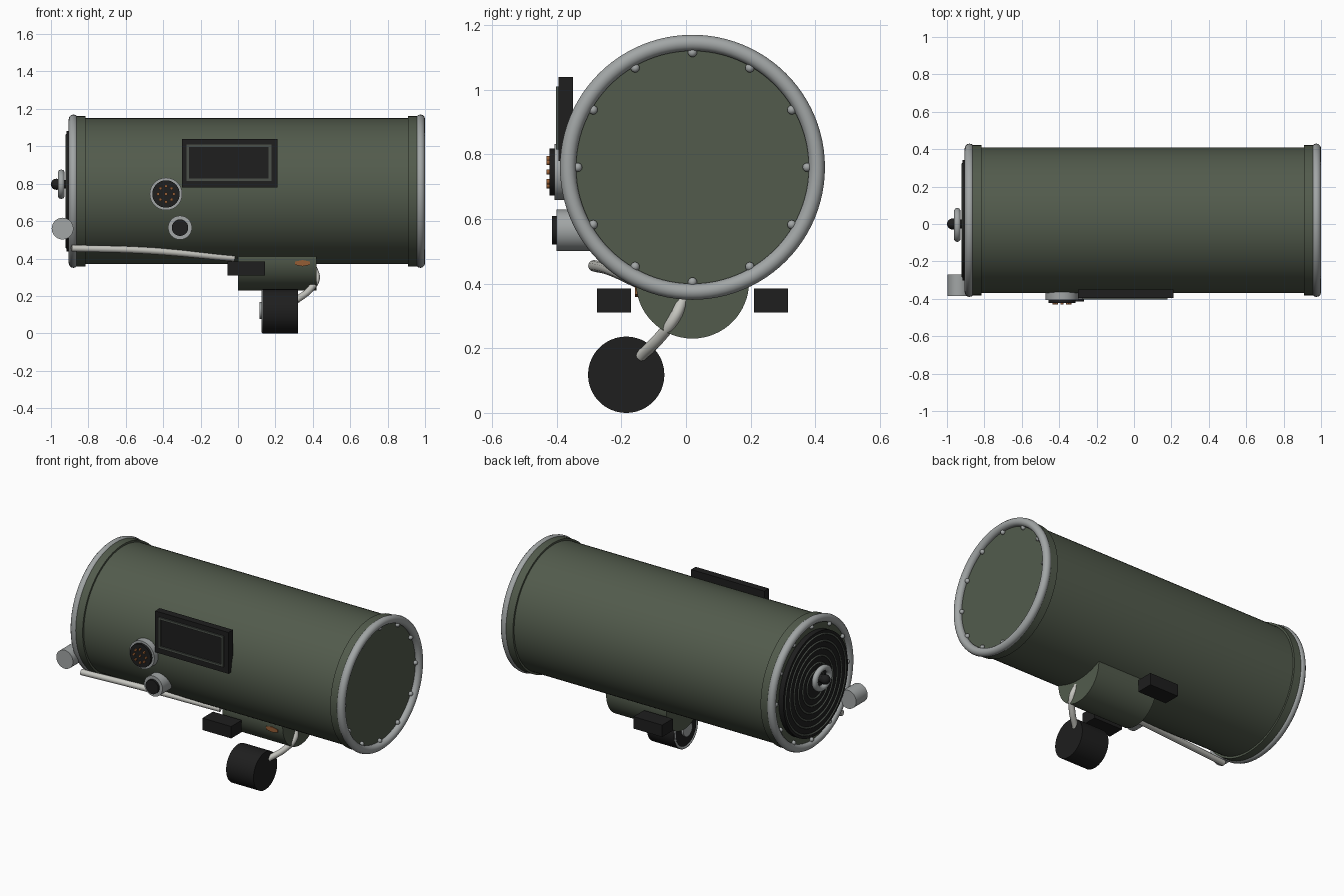
import bpy
from math import sin, cos, pi, radians

if "Cube" in bpy.data.objects:
    bpy.data.objects.remove(bpy.data.objects["Cube"])


def material(name, rgb, rough=0.6):
    m = bpy.data.materials.new(name)
    m.use_nodes = True
    m.diffuse_color = (*rgb, 1)
    node = m.node_tree.nodes["Principled BSDF"]
    node.inputs["Base Color"].default_value = (*rgb, 1)
    node.inputs["Roughness"].default_value = rough
    return m


GREEN = material("olive green", (0.085, 0.105, 0.073))
GREY = material("light grey metal", (0.36, 0.38, 0.38))
PALE = material("pale pipe", (0.56, 0.56, 0.52))
BLACK = material("black", (0.013, 0.013, 0.013))
TRIM = material("dark trim", (0.07, 0.08, 0.068))
ORANGE = material("copper orange", (0.30, 0.11, 0.035))

TURN = {"x": (0, pi / 2, 0), "y": (pi / 2, 0, 0)}
CY, CZ = 0.02, 0.76  # main axis of the drum


def finish(name, mat, smooth=True):
    ob = bpy.context.object
    ob.name = name
    ob.data.materials.append(mat)
    if smooth:
        bpy.ops.object.shade_smooth_by_angle(angle=radians(35))
    return ob


def cylinder(name, axis, start, end, a, b, r, mat, sides=48):
    """Cylinder along an axis; a and b are the other two coordinates."""
    mid = (start + end) / 2
    loc = (mid, a, b) if axis == "x" else (a, mid, b)
    bpy.ops.mesh.primitive_cylinder_add(vertices=sides, radius=r, depth=abs(end - start),
                                        location=loc, rotation=TURN[axis])
    return finish(name, mat)


def ring(name, axis, loc, major, minor, mat, sides=64):
    bpy.ops.mesh.primitive_torus_add(major_radius=major, minor_radius=minor, major_segments=sides,
                                     minor_segments=12, location=loc, rotation=TURN[axis])
    return finish(name, mat)


def ball(name, loc, r, mat):
    bpy.ops.mesh.primitive_uv_sphere_add(radius=r, segments=16, ring_count=10, location=loc)
    return finish(name, mat)


def box(name, x, y, z, mat):
    bpy.ops.mesh.primitive_cube_add(size=1, location=[sum(s) / 2 for s in (x, y, z)])
    bpy.context.object.scale = [s[1] - s[0] for s in (x, y, z)]
    return finish(name, mat, False)


def pipe(name, points, r, mat):
    curve = bpy.data.curves.new(name, "CURVE")
    curve.dimensions = "3D"
    curve.bevel_depth, curve.bevel_resolution = r, 4
    curve.use_fill_caps = True
    spline = curve.splines.new("BEZIER")
    spline.bezier_points.add(len(points) - 1)
    for bp, p in zip(spline.bezier_points, points):
        bp.co = p
        bp.handle_left_type = bp.handle_right_type = "AUTO"
    curve.materials.append(mat)
    bpy.context.collection.objects.link(bpy.data.objects.new(name, curve))


# Drum with a collar, rim and rivets at each end
cylinder("drum", "x", -0.885, 0.968, CY, CZ, 0.39, GREEN, 96)
for side, x, inner, face in (("right", -0.88, -0.815, -0.888), ("left", 0.975, 0.91, 0.973)):
    cylinder(side + "_collar", "x", x, inner, CY, CZ, 0.402, GREEN, 96) if side == "right" else \
        cylinder(side + "_collar", "x", inner, 0.965, CY, CZ, 0.402, GREEN, 96)
    ring(side + "_rim", "x", (x, CY, CZ), 0.385, 0.025, GREY, 96)
    for i in range(12):
        t = i * pi / 6
        ball(f"{side}_rivet_{i}", (face, CY + 0.355 * cos(t), CZ + 0.355 * sin(t)), 0.014, GREY)

# Round grille with concentric ribs, hub ring and knob
cylinder("grille_disc", "x", -0.917, -0.88, CY, CZ, 0.322, BLACK, 64)
for i in range(6):
    ring(f"grille_rib_{i}", "x", (-0.917, CY, CZ), 0.085 + i * 0.043, 0.006, TRIM)
cylinder("hub_stem", "x", -0.97, -0.91, 0, 0.797, 0.024, BLACK, 24)
hub = ring("hub_ring", "x", (-0.945, -0.005, 0.797), 0.065, 0.018, GREY, 40)
hub.scale = (0.95, 1.1, 1)
ball("hub_knob", (-0.97, 0, 0.797), 0.03, BLACK)
cylinder("side_canister", "y", -0.385, -0.27, -0.938, 0.56, 0.058, GREY)

# Screen panel with a thin frame
box("screen_panel", (-0.3, 0.21), (-0.395, -0.35), (0.78, 1.04), BLACK)
X0, X1, Z0, Z1, W = -0.275, 0.178, 0.815, 1.01, 0.014
fy = (-0.403, -0.394)
for i, z in enumerate((Z0, Z1 - W)):
    box(f"screen_frame_rail_{i}", (X0, X1), fy, (z, z + W), TRIM)
for i, x in enumerate((X0, X1 - W)):
    box(f"screen_frame_post_{i}", (x, x + W), fy, (Z0 + W, Z1 - W), TRIM)

# Round connector with pins
sx, sz = -0.385, 0.745
cylinder("connector_collar", "y", -0.407, -0.33, sx, sz, 0.087, GREY)
cylinder("connector_face", "y", -0.422, -0.40, sx, sz, 0.073, BLACK)
for i in range(9):
    t, r = i * pi / 4, 0.042 if i < 8 else 0
    cylinder(f"connector_pin_{i}", "y", -0.431, -0.42, sx + r * cos(t), sz + r * sin(t),
             0.008, ORANGE, 12)

# Small push button
cylinder("button_collar", "y", -0.40, -0.25, -0.31, 0.565, 0.064, GREY)
cylinder("button_cap", "y", -0.414, -0.39, -0.31, 0.565, 0.044, BLACK)

# Rounded saddle under the drum, with a small badge and two side blocks
cylinder("saddle", "x", 0, 0.42, CY, 0.405, 0.175, GREEN, 64)
badge = cylinder("saddle_badge", "y", -0.158, -0.149, 0.345, 0.375, 0.047, ORANGE, 6)
badge.scale = (1, 0.36, 1)
box("front_block", (-0.055, 0.145), (-0.275, -0.17), (0.31, 0.385), BLACK)
box("back_block", (-0.055, 0.145), (0.21, 0.315), (0.31, 0.385), BLACK)

# Hanging canister with rim and hub
cylinder("hanging_canister", "x", 0.13, 0.32, -0.185, 0.118, 0.118, BLACK, 64)
ring("canister_rim", "x", (0.133, -0.185, 0.118), 0.109, 0.008, GREY)
cylinder("canister_hub", "x", 0.116, 0.14, -0.185, 0.122, 0.045, GREY, 32)

# Pipes
pipe("long_pipe", [(-0.89, -0.285, 0.455), (-0.5, -0.235, 0.443), (-0.02, -0.145, 0.402)],
     0.018, PALE)
pipe("hook_pipe", [(0.405, -0.01, 0.35), (0.42, -0.035, 0.295), (0.385, -0.08, 0.235),
                   (0.31, -0.14, 0.175)], 0.018, PALE)
